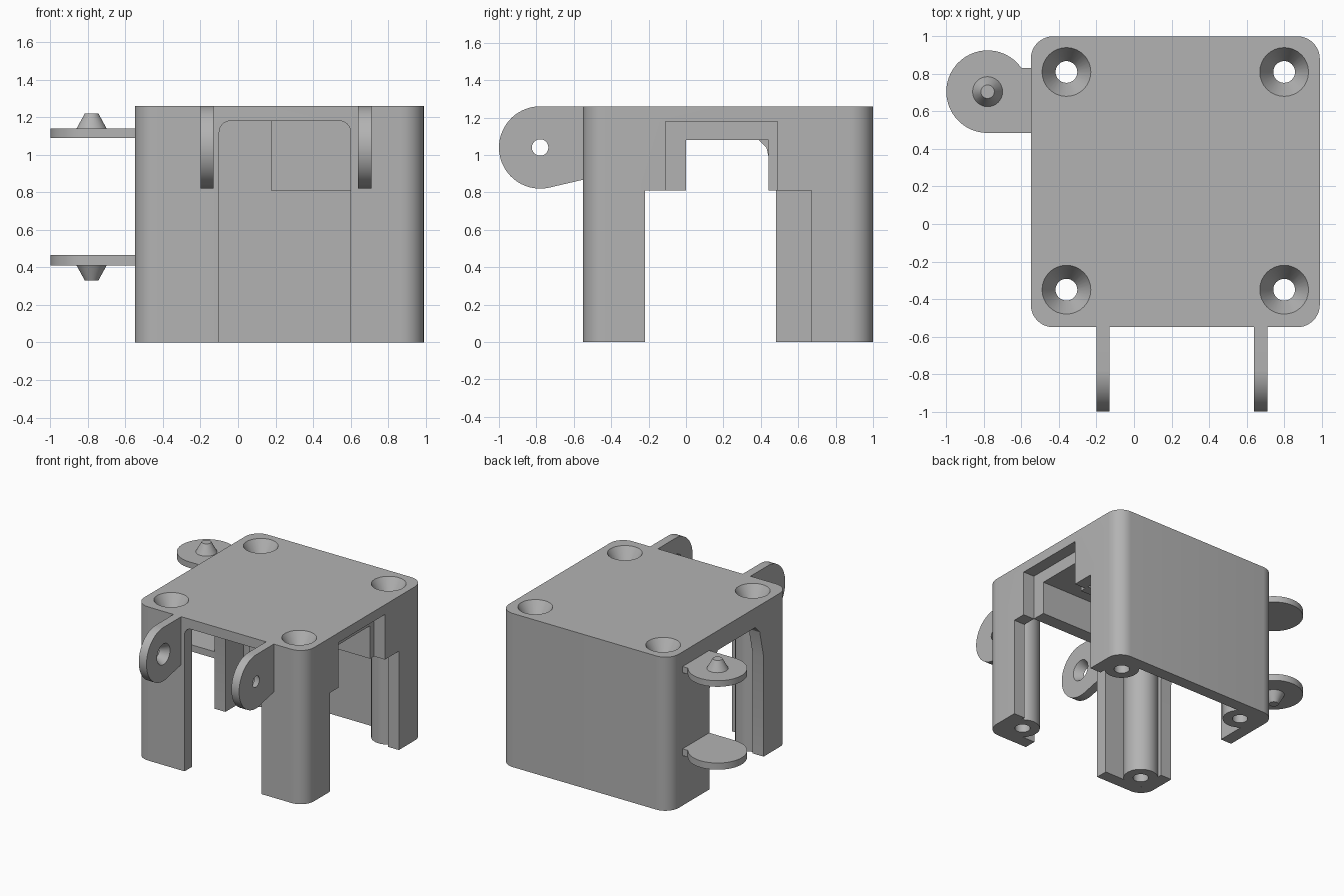
import bpy, bmesh
from math import cos, sin, pi, radians
from mathutils import Vector

cube = bpy.data.objects.get("Cube")
if cube:
    bpy.data.objects.remove(cube, do_unlink=True)

grey = bpy.data.materials.new("plain grey")
grey.use_nodes = True
GREY = (0.45, 0.45, 0.45, 1)
grey.diffuse_color = GREY
grey.node_tree.nodes["Principled BSDF"].inputs["Base Color"].default_value = GREY

PLACE = {"x": lambda a, b, t: (t, a, b),
         "y": lambda a, b, t: (a, t, b),
         "z": lambda a, b, t: (a, b, t)}


def loft(name, axis, sections):
    """Closed solid through matching 2D outlines, each given as (position, points)."""
    bm = bmesh.new()
    rings = [[bm.verts.new(PLACE[axis](a, b, t)) for a, b in pts] for t, pts in sections]
    for low, high in zip(rings, rings[1:]):
        for i in range(len(low)):
            j = (i + 1) % len(low)
            bm.faces.new((low[i], low[j], high[j], high[i]))
    bm.faces.new(rings[0])
    bm.faces.new(rings[-1])
    bmesh.ops.recalc_face_normals(bm, faces=bm.faces)
    mesh = bpy.data.meshes.new(name)
    bm.to_mesh(mesh)
    bm.free()
    mesh.materials.append(grey)
    obj = bpy.data.objects.new(name, mesh)
    bpy.context.collection.objects.link(obj)
    return obj


def prism(name, axis, pts, lo, hi):
    return loft(name, axis, [(lo, pts), (hi, pts)])


def arc(cx, cy, r, start, end, n=32):
    steps = [radians(start + (end - start) * i / n) for i in range(n + 1)]
    return [(cx + r * cos(t), cy + r * sin(t)) for t in steps]


def circle(cx, cy, r):
    return arc(cx, cy, r, 0, 360)[:-1]


def rect(x0, x1, y0, y1):
    return [(x0, y0), (x1, y0), (x1, y1), (x0, y1)]


def rounded(x0, x1, y0, y1, r):
    return (arc(x1 - r, y1 - r, r, 0, 90, 10) + arc(x0 + r, y1 - r, r, 90, 180, 10)
            + arc(x0 + r, y0 + r, r, 180, 270, 10) + arc(x1 - r, y0 + r, r, 270, 360, 10))


def combine(target, tool, operation):
    mod = target.modifiers.new("combine", "BOOLEAN")
    mod.operation, mod.object, mod.solver = operation, tool, "EXACT"
    bpy.context.view_layer.objects.active = target
    bpy.ops.object.modifier_apply(modifier=mod.name)
    bpy.data.objects.remove(tool, do_unlink=True)


def finish(obj):
    bpy.ops.object.select_all(action="DESELECT")
    obj.select_set(True)
    bpy.context.view_layer.objects.active = obj
    bpy.ops.object.shade_smooth_by_angle(angle=radians(30))


# Housing: rounded box, hollow underneath
TOP, ROOF = 1.26, 1.18
housing = prism("housing", "z", rounded(-0.55, 0.99, -0.55, 1.0, 0.12), 0, TOP)
cuts = [
    prism("cavity", "z", rect(-0.45, 0.89, -0.45, 0.9), -0.1, ROOF),
    prism("front_opening", "y", rounded(-0.10, 0.60, -0.5, ROOF, 0.06), -0.7, -0.4),
    prism("left_lower_opening", "x", rect(-0.22, 0.67, -0.1, 0.81), 0.8, 1.1),
    prism("left_upper_opening", "x", rect(-0.11, 0.49, 0.7, ROOF), 0.8, 1.1),
    prism("right_opening", "x", [(-0.22, -0.1), (0.48, -0.1), (0.48, 0.82), (0.43, 1.04),
                                 (0.37, 1.1), (-0.11, 1.1), (-0.17, 1.04), (-0.22, 0.82)],
          -0.7, -0.4),
]
for cut in cuts:
    combine(housing, cut, "DIFFERENCE")

# Screw posts with countersunk holes
spots = [(x, y) for x in (-0.36, 0.80) for y in (-0.35, 0.81)]
for x, y in spots:
    combine(housing, prism("post", "z", circle(x, y, 0.13), 0, 1.2), "UNION")

# Holder under the roof: a channel open towards the inside
holder = [(-0.11, 0.81), (0.0, 0.81), (0.0, 1.08), (0.44, 1.08), (0.44, 0.81),
          (0.52, 0.81), (0.52, 1.2), (-0.11, 1.2)]
combine(housing, prism("holder", "x", holder, 0.175, 0.89), "UNION")

for x, y in spots:
    hole = loft("screw_hole", "z", [(-0.1, circle(x, y, 0.058)), (1.14, circle(x, y, 0.058)),
                                    (TOP, circle(x, y, 0.13)), (1.3, circle(x, y, 0.13))])
    combine(housing, hole, "DIFFERENCE")
finish(housing)

# Front hinge ears, with sockets that widen towards each other
ear_outline = arc(-0.78, 1.04, 0.22, 90, 285) + [(-0.54, 0.87), (-0.54, TOP)]
for name, outer, inner in (("right_ear", -0.20, -0.13), ("left_ear", 0.71, 0.64)):
    ear = prism(name, "x", ear_outline, min(outer, inner), max(outer, inner))
    step = (inner - outer) * 0.2
    socket = loft("socket", "x", [(outer - step, circle(-0.78, 1.04, 0.036)),
                                  (outer, circle(-0.78, 1.04, 0.044)),
                                  (inner, circle(-0.78, 1.04, 0.085)),
                                  (inner + step, circle(-0.78, 1.04, 0.093))])
    combine(ear, socket, "DIFFERENCE")
    finish(ear)

# Side hinge discs, with tapered pegs pointing away from each other
disc_outline = arc(-0.78, 0.705, 0.22, 36, 270) + [(-0.54, 0.485), (-0.54, 0.83), (-0.595, 0.83)]
for name, inner, outer, tip in (("upper_disc", 1.09, 1.14, 1.22),
                                ("lower_disc", 0.465, 0.41, 0.33)):
    disc = prism(name, "z", disc_outline, min(inner, outer), max(inner, outer))
    root = (inner + outer) / 2
    peg = loft("peg", "z", [(root, circle(-0.78, 0.705, 0.08)),
                            (outer, circle(-0.78, 0.705, 0.08)),
                            (tip, circle(-0.78, 0.705, 0.036))])
    combine(disc, peg, "UNION")
    finish(disc)
